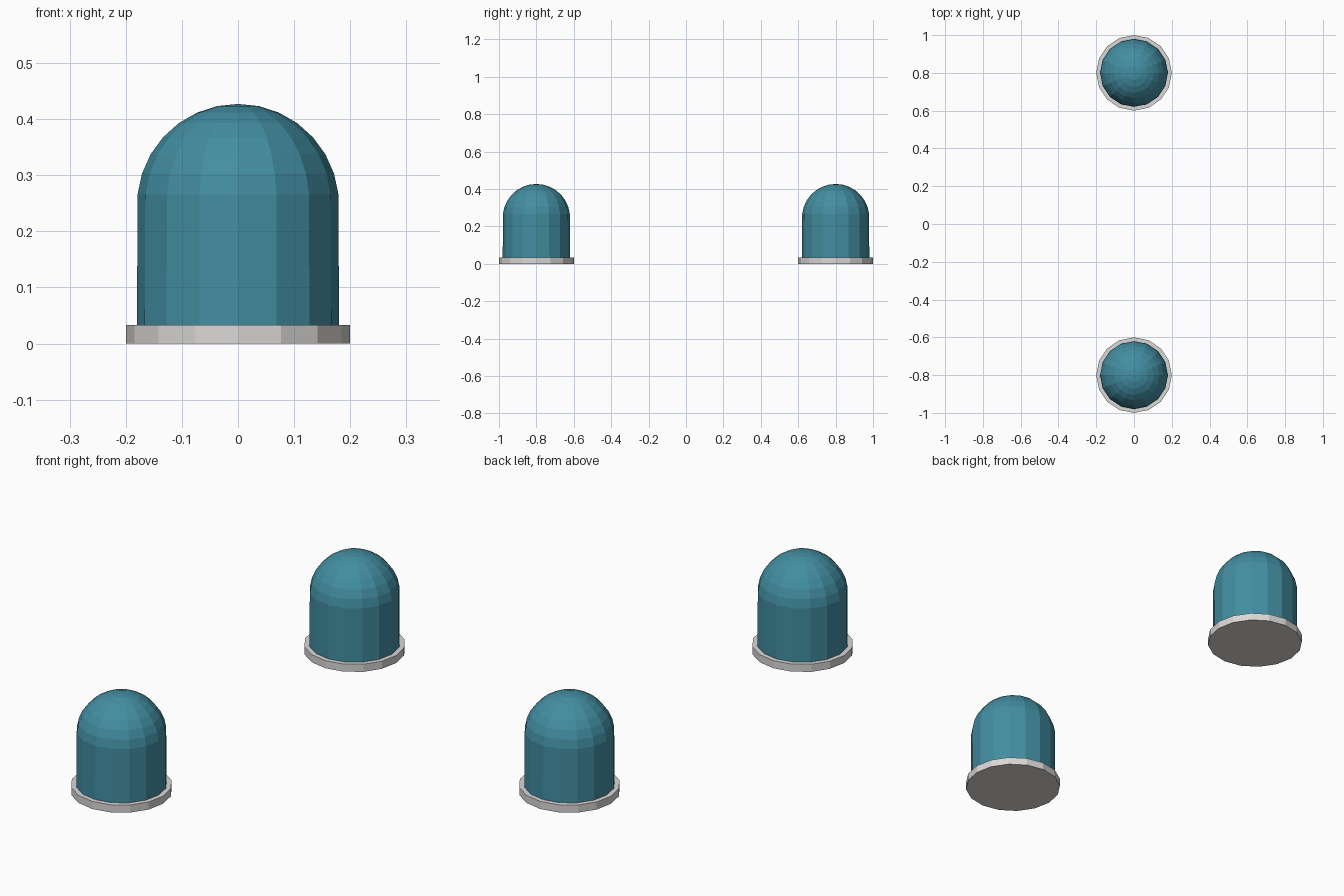
import bpy
import math

if "Cube" in bpy.data.objects:
    bpy.data.objects.remove(bpy.data.objects["Cube"])

SIDES = 16


def material(name, colour):
    mat = bpy.data.materials.new(name)
    mat.diffuse_color = (*colour, 1)
    mat.use_nodes = True
    mat.node_tree.nodes["Principled BSDF"].inputs["Base Color"].default_value = mat.diffuse_color
    return mat


teal = material("teal", (0.055, 0.27, 0.36))
grey = material("light grey", (0.7, 0.69, 0.67))


def lathe(name, profile, y, mat):
    """Flat-shaded turned solid; profile is (radius, z) from bottom to top.
    A last radius of 0 closes to a point, otherwise the top is capped."""
    pointed = profile[-1][0] == 0
    rings = profile[:-1] if pointed else profile
    verts = [(r * math.cos(a), r * math.sin(a), z)
             for r, z in rings
             for a in (2 * math.pi * i / SIDES for i in range(SIDES))]
    faces = [tuple(reversed(range(SIDES)))]
    for k in range(len(rings) - 1):
        for i in range(SIDES):
            j = (i + 1) % SIDES
            a, b = k * SIDES, (k + 1) * SIDES
            faces.append((a + i, a + j, b + j, b + i))
    last = (len(rings) - 1) * SIDES
    if pointed:
        verts.append((0, 0, profile[-1][1]))
        faces += [(last + i, last + (i + 1) % SIDES, len(verts) - 1)
                  for i in range(SIDES)]
    else:
        faces.append(tuple(range(last, last + SIDES)))
    mesh = bpy.data.meshes.new(name)
    mesh.from_pydata(verts, [], faces)
    mesh.materials.append(mat)
    obj = bpy.data.objects.new(name, mesh)
    obj.location.y = y
    bpy.context.collection.objects.link(obj)


# Domed body: straight wall, then rings every 12 degrees up to the pole
RADIUS, CENTRE_Z, BASE_H = 0.18, 0.247, 0.033
body = [(RADIUS, BASE_H)]
for deg in range(6, 90, 12):
    t = math.radians(deg)
    body.append((RADIUS * math.cos(t), CENTRE_Z + RADIUS * math.sin(t)))
body.append((0, CENTRE_Z + RADIUS))

# Two identical domes, each on a flat round base
for side, y in (("front", -0.8), ("back", 0.8)):
    lathe(side + "_base", [(0.2, 0), (0.2, BASE_H)], y, grey)
    lathe(side + "_dome", body, y, teal)
